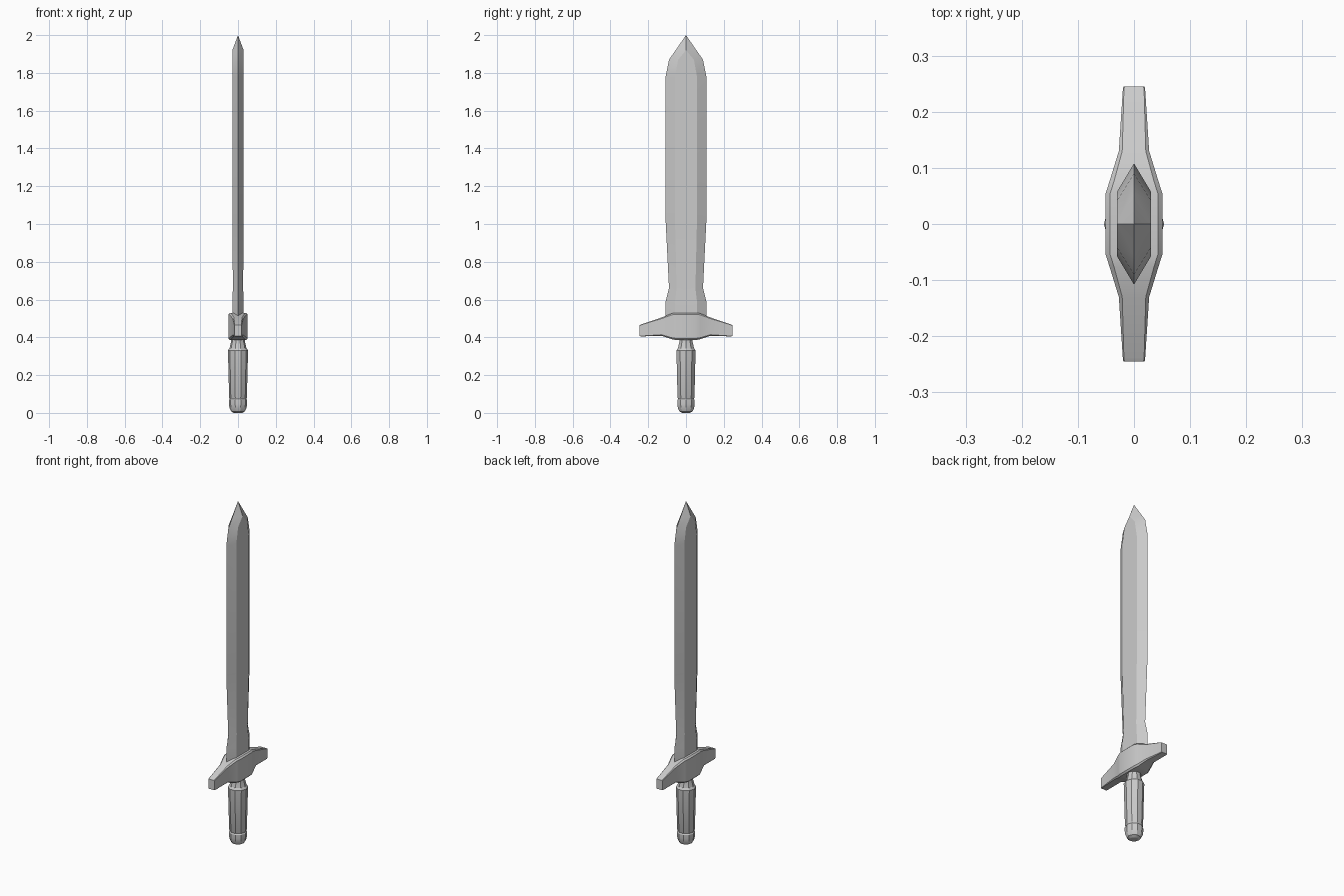
import bpy, bmesh, math

if "Cube" in bpy.data.objects:
    bpy.data.objects.remove(bpy.data.objects["Cube"])

steel = bpy.data.materials.new("plain grey")
steel.use_nodes = True
GREY = (0.6, 0.6, 0.6, 1)
steel.diffuse_color = GREY
steel.node_tree.nodes["Principled BSDF"].inputs["Base Color"].default_value = GREY


def loft(name, rings, angle=25):
    """Skin a list of equal-length rings and cap both ends."""
    bm = bmesh.new()
    loops = [[bm.verts.new(p) for p in ring] for ring in rings]
    n = len(loops[0])
    for a, b in zip(loops, loops[1:]):
        for i in range(n):
            j = (i + 1) % n
            bm.faces.new((a[i], a[j], b[j], b[i]))
    bm.faces.new(loops[0][::-1])
    bm.faces.new(loops[-1])
    bmesh.ops.remove_doubles(bm, verts=bm.verts[:], dist=0.0005)
    bmesh.ops.recalc_face_normals(bm, faces=bm.faces[:])
    mesh = bpy.data.meshes.new(name)
    bm.to_mesh(mesh)
    bm.free()
    mesh.materials.append(steel)
    obj = bpy.data.objects.new(name, mesh)
    bpy.context.collection.objects.link(obj)
    bpy.ops.object.select_all(action="DESELECT")
    obj.select_set(True)
    bpy.context.view_layer.objects.active = obj
    bpy.ops.object.shade_smooth_by_angle(angle=math.radians(angle))
    return obj


# Blade: flat sides with bevelled edges, tapering to a point
def blade_ring(z, edge, flat, thick):
    return [(0, -edge, z), (thick, -flat, z), (thick, 0, z), (thick, flat, z),
            (0, edge, z), (-thick, flat, z), (-thick, 0, z), (-thick, -flat, z)]


blade = [(0.48, 0.108, 0.058, 0.03), (0.59, 0.108, 0.058, 0.03),
         (0.66, 0.09, 0.05, 0.027), (1.02, 0.108, 0.058, 0.03),
         (1.78, 0.108, 0.058, 0.03), (1.87, 0.09, 0.042, 0.03),
         (1.92, 0.055, 0.0, 0.03), (2.0, 0, 0, 0)]
loft("blade", [blade_ring(*s) for s in blade])


# Guard: chamfered box sections running along y, mirrored about the middle
def guard_ring(y, half, low, high, cut):
    corners = [(half - cut, low), (half, low + cut), (half, high - cut), (half - cut, high)]
    return [(x, y, z) for x, z in corners] + [(-x, y, z) for x, z in reversed(corners)]


arm = [(0.053, 0.051, 0.386, 0.53, 0.008), (0.075, 0.044, 0.39, 0.527, 0.008),
       (0.13, 0.027, 0.408, 0.505, 0.006), (0.238, 0.02, 0.405, 0.468, 0.002),
       (0.245, 0.019, 0.407, 0.464, 0.002)]
sections = [(-y, *rest) for y, *rest in reversed(arm)] + arm
loft("guard", [guard_ring(*s) for s in sections])


# Handle parts: ten-sided turned shapes
def turned(name, profile, sides=10):
    angles = [math.tau * i / sides for i in range(sides)]
    loft(name, [[(r * math.cos(a), r * math.sin(a), z) for a in angles] for r, z in profile])


turned("pommel", [(0.022, 0), (0.036, 0.008), (0.045, 0.025), (0.048, 0.045),
                  (0.048, 0.068), (0.042, 0.078)])
turned("grip", [(0.042, 0.07), (0.047, 0.08), (0.053, 0.32), (0.054, 0.33), (0.046, 0.342)])
turned("neck", [(0.046, 0.335), (0.043, 0.35), (0.037, 0.375), (0.037, 0.4)])
